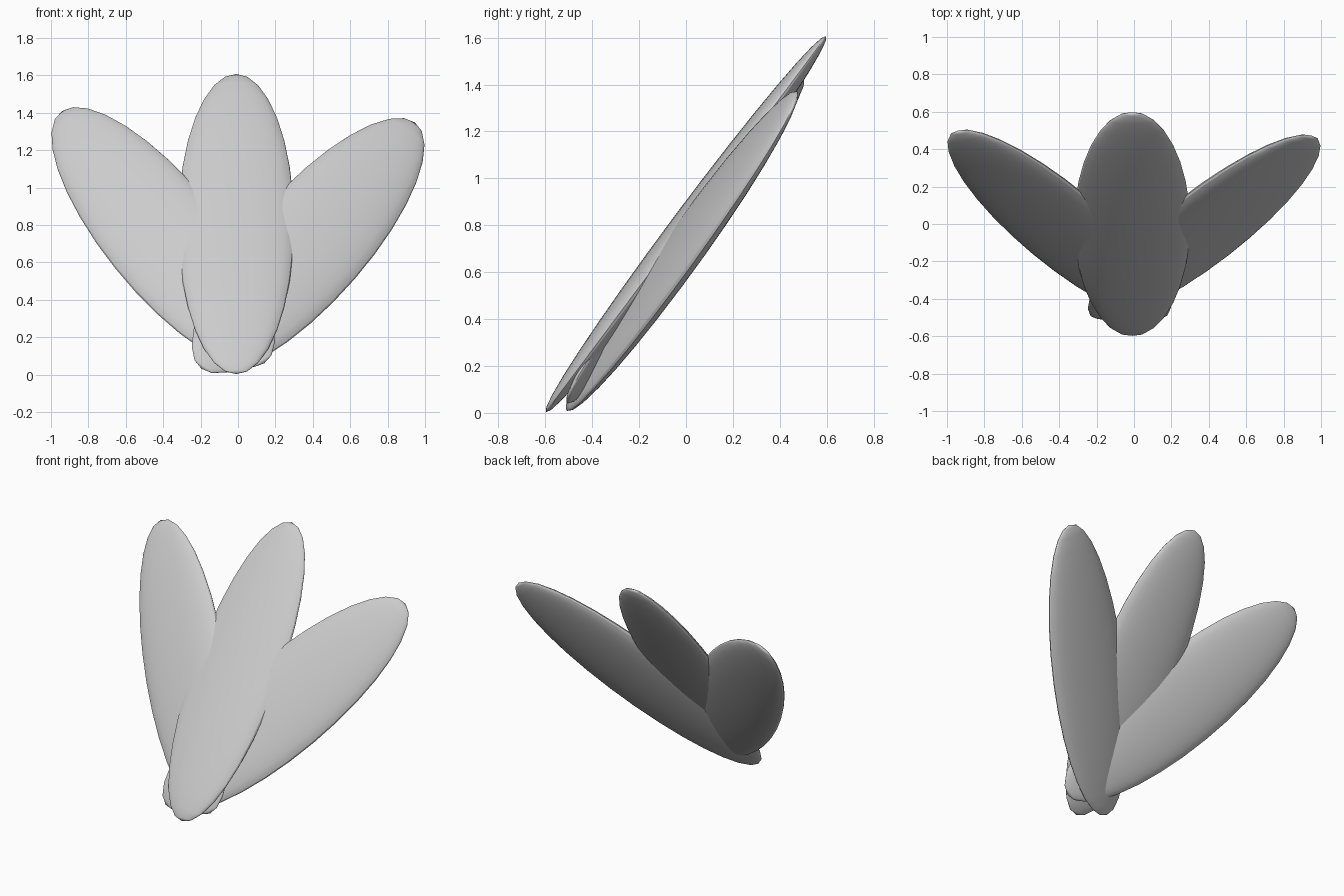
import bpy
from math import radians, sin, cos
from mathutils import Vector, Matrix

if "Cube" in bpy.data.objects:
    bpy.data.objects.remove(bpy.data.objects["Cube"])

# Shared leaning plane: the petals lean back as they rise
X = Vector((1, 0, 0))
LEAN = radians(53.3)
UP = Vector((0, cos(LEAN), sin(LEAN)))
FRONT = Vector((0, -sin(LEAN), cos(LEAN)))


def petal(name, centre, fan, twist, size=(0.31, 0.06, 1.0)):
    """Flattened ellipsoid fanned sideways in the plane, then twisted about its length."""
    f, t = radians(fan), radians(twist)
    length = X * sin(f) + UP * cos(f)
    side = X * cos(f) - UP * sin(f)
    width = side * cos(t) - FRONT * sin(t)
    thick = length.cross(width)
    bpy.ops.mesh.primitive_uv_sphere_add(segments=32, ring_count=16, radius=1)
    ob = bpy.context.object
    ob.name = name
    rot = Matrix((width, thick, length)).transposed().to_4x4()
    ob.data.transform(Matrix.Translation(centre) @ rot @ Matrix.Diagonal((*size, 1)))
    bpy.ops.object.shade_smooth_by_angle(angle=radians(30))
    return ob


# Middle petal stands in front, side petals fan out and turn inward
petal("middle_petal", (-0.01, 0, 0.805), 0, 0)
petal("right_petal", (0.375, -0.017, 0.69), 34.8, 13)
petal("left_petal", (-0.40, -0.003, 0.735), -32.7, -11)
